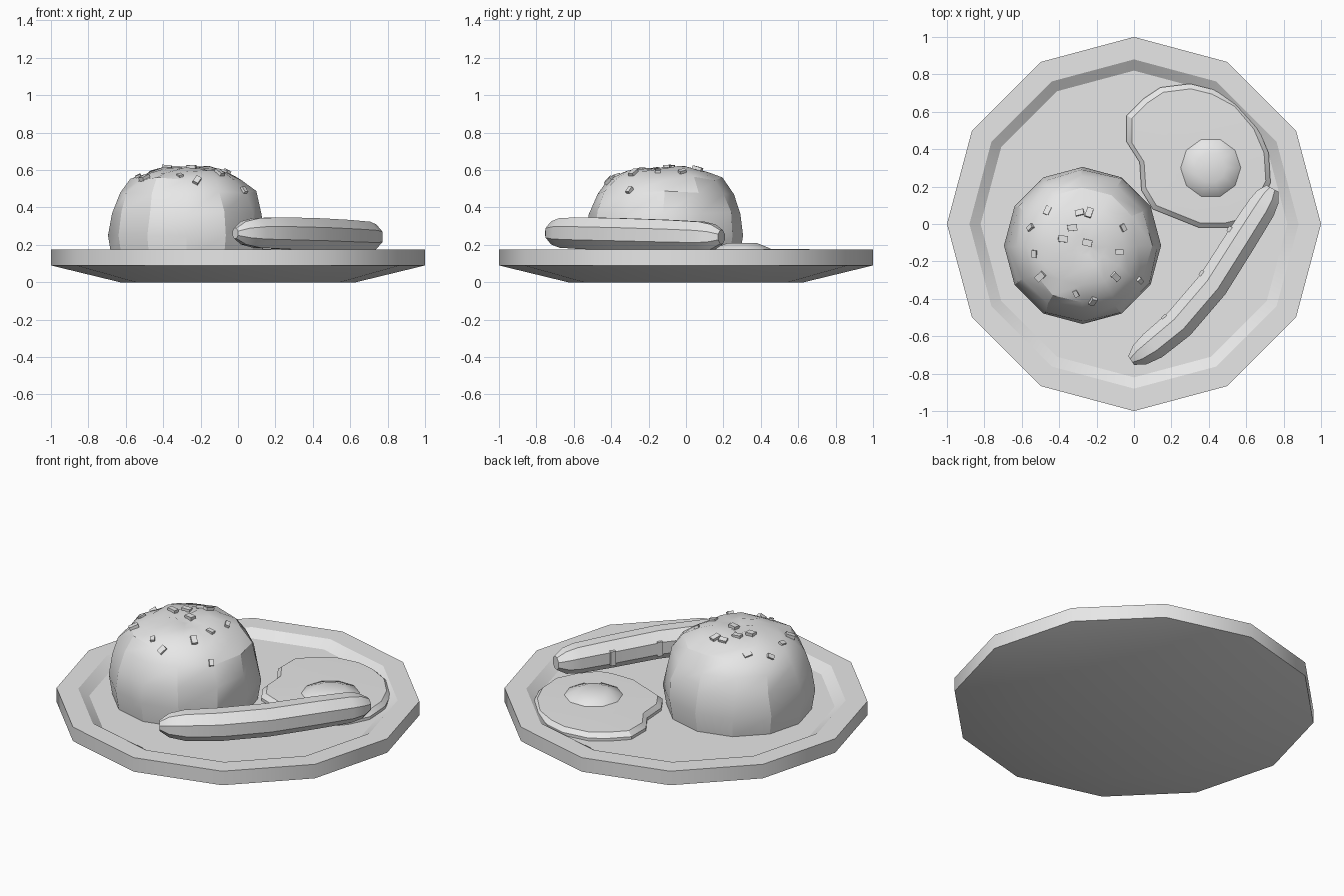
import bpy, bmesh, math, random
from mathutils import Vector, Matrix
from mathutils.bvhtree import BVHTree

random.seed(4)
cube = bpy.data.objects.get("Cube")
if cube:
    bpy.data.objects.remove(cube, do_unlink=True)

grey = bpy.data.materials.new("plain_grey")
grey.use_nodes = True
grey.diffuse_color = (0.8, 0.8, 0.8, 1)
grey.node_tree.nodes["Principled BSDF"].inputs["Base Color"].default_value = (0.8, 0.8, 0.8, 1)


def finish(name, bm, angle):
    """Turn a bmesh into a shaded, coloured object."""
    bmesh.ops.remove_doubles(bm, verts=bm.verts, dist=0.0005)
    bmesh.ops.recalc_face_normals(bm, faces=bm.faces)
    mesh = bpy.data.meshes.new(name)
    bm.to_mesh(mesh)
    bm.free()
    mesh.materials.append(grey)
    obj = bpy.data.objects.new(name, mesh)
    bpy.context.collection.objects.link(obj)
    bpy.ops.object.select_all(action="DESELECT")
    obj.select_set(True)
    bpy.context.view_layer.objects.active = obj
    bpy.ops.object.shade_smooth_by_angle(angle=math.radians(angle))
    return obj


def loft(bm, rings):
    """Bridge successive closed rings of points, capping both ends."""
    loops = [[bm.verts.new(p) for p in ring] for ring in rings]
    for a, b in zip(loops, loops[1:]):
        for i in range(len(a)):
            j = (i + 1) % len(a)
            bm.faces.new((a[i], a[j], b[j], b[i]))
    bm.faces.new(loops[0][::-1])
    bm.faces.new(loops[-1])


def circle(x, y, r, z, sides):
    return [Vector((x + r * math.cos(math.tau * i / sides),
                    y + r * math.sin(math.tau * i / sides), z)) for i in range(sides)]


# Twelve-sided plate with a shallow well
bm = bmesh.new()
plate_profile = [(0.63, 0), (1, 0.09), (1, 0.175), (0.88, 0.175), (0.82, 0.135)]
loft(bm, [circle(0, 0, r, z, 12) for r, z in plate_profile])
finish("plate", bm, 31)

# Rice mound, slightly uneven toward the top
bm = bmesh.new()
mound_profile = [(0.4, 0.13), (0.42, 0.25), (0.405, 0.37), (0.365, 0.48), (0.3, 0.555),
                 (0.22, 0.59), (0.13, 0.613), (0.05, 0.61)]
rings = []
for r, z in mound_profile:
    ring = circle(-0.275, -0.115, r, z, 12)
    if z > 0.3:
        for p in ring:
            p += Vector([random.uniform(-0.01, 0.01) for _ in range(3)])
    rings.append(ring)
loft(bm, rings)
mound = finish("rice_mound", bm, 29)
surface = BVHTree.FromPolygons([v.co for v in mound.data.vertices],
                               [p.vertices[:] for p in mound.data.polygons])

# Loose grains set into the mound
grain_spots = [(-.46, .07), (-.29, .06), (-.24, .06), (-.55, -.02), (-.53, -.16),
               (-.38, -.08), (-.33, -.02), (-.25, -.1), (-.06, -.02), (-.08, -.15),
               (-.5, -.28), (-.31, -.37), (-.22, -.41), (-.1, -.28), (.03, -.3)]
bm = bmesh.new()
for x, y in grain_spots:
    hit, normal, _, _ = surface.ray_cast(Vector((x, y, 2)), Vector((0, 0, -1)))
    if hit is None:
        continue
    turn = normal.to_track_quat("Z", "Y").to_matrix().to_4x4()
    spin = Matrix.Rotation(random.uniform(0, math.pi), 4, "Z")
    size = random.uniform(0.8, 1.2)
    scale = Matrix.Diagonal((0.045 * size, 0.03 * size, 0.03, 1))
    bmesh.ops.create_cube(bm, size=1, matrix=Matrix.Translation(hit) @ turn @ spin @ scale)
grains = finish("rice_grains", bm, 30)

# Fried egg white with an irregular outline and sloping edge
outline = [(-.04, .58), (.05, .67), (.14, .73), (.3, .75), (.42, .72), (.55, .65),
           (.66, .52), (.72, .38), (.73, .22), (.67, .1), (.58, 0), (.5, -.02),
           (.35, -.02), (.2, .04), (.1, .08), (.04, .18), (.03, .33), (-.04, .44)]
middle = Vector((0.37, 0.36))


def egg_ring(shrink, z):
    pts = [middle + (Vector(p) - middle) * shrink for p in outline]
    return [(p.x, p.y, z) for p in pts]


bm = bmesh.new()
loft(bm, [egg_ring(1, 0.13), egg_ring(1, 0.152), egg_ring(0.93, 0.175), egg_ring(0.5, 0.179)])
finish("egg_white", bm, 25)

# Low domed yolk
bm = bmesh.new()
loft(bm, [circle(0.41, 0.3, r, z, 10) for r, z in [(0.17, 0.165), (0.16, 0.18), (0.08, 0.211)]])
finish("egg_yolk", bm, 40)

# Curved sausage: an octagonal section swept along a bent path
path = [Vector(p) for p in [(-.015, -.73, .262), (.03, -.7, .264), (.1, -.65, .264),
                            (.24, -.535, .262), (.42, -.325, .257), (.575, -.08, .25),
                            (.68, .085, .245), (.715, .145, .243), (.74, .19, .242)]]
radii = [0.03, 0.067, 0.086, 0.092, 0.092, 0.09, 0.085, 0.072, 0.04]


def frame(i):
    """Sideways direction of the path at point i, pointing inward."""
    along = path[min(i + 1, len(path) - 1)] - path[max(i - 1, 0)]
    return Vector((-along.y, along.x, 0)).normalized()


bm = bmesh.new()
rings = []
for i, (p, r) in enumerate(zip(path, radii)):
    side = frame(i)
    rings.append([p + side * r * math.cos(a) + Vector((0, 0, r * math.sin(a)))
                  for a in (math.tau * (k + 0.5) / 8 for k in range(8))])
loft(bm, rings)
finish("sausage", bm, 30)

# Small score marks on the inner side of the sausage
bm = bmesh.new()
for i, t in ((3, -0.1), (4, 0.05), (5, 0.05)):
    side = frame(i)
    p = path[i].lerp(path[i + 1], t) + side * 0.083
    turn = Matrix.Rotation(math.atan2(side.y, side.x), 4, "Z")
    bmesh.ops.create_cube(bm, size=1, matrix=Matrix.Translation(p) @ turn
                          @ Matrix.Diagonal((0.02, 0.03, 0.085, 1)))
finish("sausage_scores", bm, 30)
